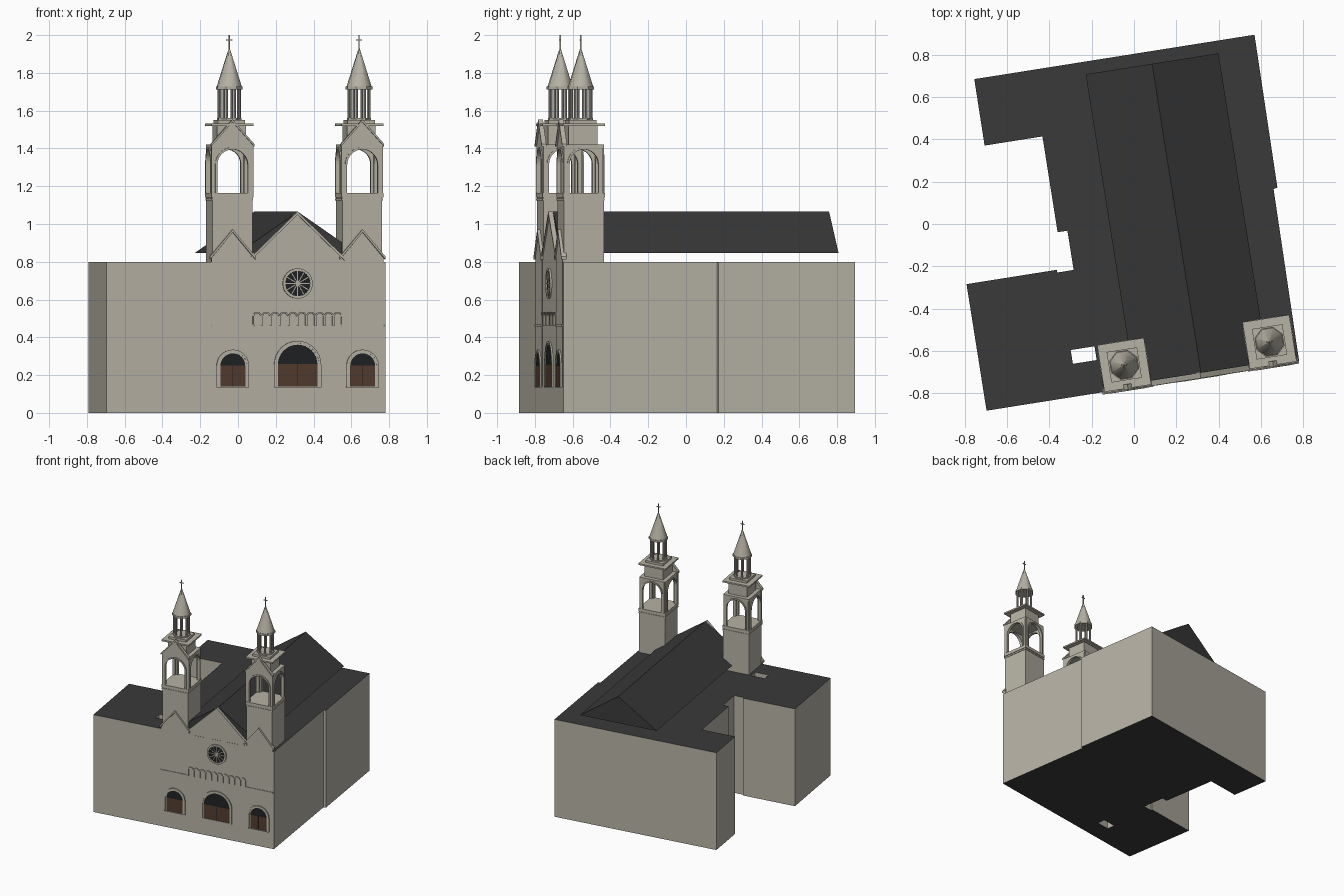
import bpy, bmesh
from math import sin, cos, pi, radians
from mathutils import Matrix, Vector

if "Cube" in bpy.data.objects:
    bpy.data.objects.remove(bpy.data.objects["Cube"])

TURN = Matrix.Rotation(radians(9), 4, 'Z')   # whole building is turned on its site
CU, FV = 0.198, -0.757                        # facade centre line and front plane


def material(name, rgb):
    m = bpy.data.materials.new(name)
    m.diffuse_color = (*rgb, 1)
    m.use_nodes = True
    m.node_tree.nodes["Principled BSDF"].inputs["Base Color"].default_value = m.diffuse_color
    return m


STONE = material("stone", (0.47, 0.445, 0.375))
ROOF = material("roof_dark", (0.042, 0.042, 0.042))
WOOD = material("door_wood", (0.085, 0.045, 0.028))
GLASS = material("dark_glass", (0.014, 0.015, 0.016))


def finish(name, bm, *mats):
    bmesh.ops.recalc_face_normals(bm, faces=bm.faces)
    me = bpy.data.meshes.new(name)
    bm.to_mesh(me)
    bm.free()
    ob = bpy.data.objects.new(name, me)
    ob.matrix_world = TURN
    for m in mats:
        me.materials.append(m)
    bpy.context.collection.objects.link(ob)
    return ob


def extrude(name, pts, vec, *mats):
    bm = bmesh.new()
    f = bm.faces.new([bm.verts.new(p) for p in pts])
    r = bmesh.ops.extrude_face_region(bm, geom=[f])
    bmesh.ops.translate(bm, vec=vec, verts=[v for v in r['geom'] if isinstance(v, bmesh.types.BMVert)])
    return finish(name, bm, *mats)


def plate(name, pts, c, side, o0, o1, mat=STONE):
    """Upright plate: outline (across, z), standing o0..o1 outward from c, on side 0-3."""
    t = side * pi / 2

    def at(a, o):
        return Vector((c[0] + a * cos(t) + o * sin(t), c[1] + a * sin(t) - o * cos(t), 0))
    p3 = [at(a, o0) + Vector((0, 0, z)) for a, z in pts]
    return extrude(name, p3, at(0, o1) - at(0, o0), mat)


def slab(name, c, hu, hv, z0, z1, mat=STONE):
    pts = [(c[0] + a * hu, c[1] + b * hv, z0) for a, b in ((-1, -1), (1, -1), (1, 1), (-1, 1))]
    return extrude(name, pts, Vector((0, 0, z1 - z0)), mat)


def cone(name, c, r0, r1, z0, z1, n, mat=STONE):
    bm = bmesh.new()
    bmesh.ops.create_cone(bm, cap_ends=True, segments=n, radius1=r0, radius2=r1, depth=z1 - z0,
                          matrix=Matrix.Translation((*c, (z0 + z1) / 2)) @ Matrix.Rotation(pi / n, 4, 'Z'))
    return finish(name, bm, mat)


def rect(hw, z0, z1):
    return [(-hw, z0), (-hw, z1), (hw, z1), (hw, z0)]


def arch(hw, bottom, spring, n=16, x=0):
    arc = [(x - hw * cos(pi * i / n), spring + hw * sin(pi * i / n)) for i in range(n + 1)]
    return [(x - hw, bottom)] + arc + [(x + hw, bottom)]


def arch_band(r1, r0, bottom, spring, n=16, x=0):
    return arch(r1, bottom, spring, n, x) + arch(r0, bottom, spring, n, x)[::-1]


def rake(w, z0, z1, t):
    return [(-w, z0), (0, z1), (w, z0), (w, z0 - t), (0, z1 - t), (-w, z0 - t)]


# main block: stepped footprint, stone walls, dark top, with a light shaft
foot = [(-.827, -.763), (.67, -.763), (.678, .06), (.697, .064), (.703, .795), (-.639, .795),
        (-.64, .477), (-.363, .477), (-.363, .018), (-.316, .018), (-.316, -.17), (-.394, -.17),
        (-.394, -.157), (-.827, -.157)]
body = extrude("main_block", [(u, v, 0) for u, v in foot], Vector((0, 0, .8)), STONE, ROOF)
for f in body.data.polygons:
    f.material_index = int(abs(f.normal.z) > .5)
cutter = slab("shaft_cutter", (-.332, -.575), .057, .033, -.1, .9)
cutter.hide_render = True
cutter.hide_viewport = True
mod = body.modifiers.new("light_shaft", 'BOOLEAN')
mod.operation, mod.solver, mod.object = 'DIFFERENCE', 'EXACT', cutter

# nave roof
roof = plate("nave_roof", [(-.318, .847), (0, 1.065), (.318, .847)], (.203, 0), 0, -.735, .745, ROOF)

# central facade wall with gable
mid = (CU, FV)
plate("facade_gable_wall", [(-.245, .78), (-.245, .815), (0, 1.05), (.245, .815), (.245, .78)], mid, 0, -.012, .005)
plate("facade_gable_rake", rake(.25, .825, 1.066, .017), mid, 0, -.015, .013)


def portal(name, c, o, r1, bottom, spring):
    r0 = r1 - .02
    plate(name + "_tympanum", arch(r0, bottom, spring), c, 0, o - .002, o + .003, GLASS)
    for s in (-1, 1):
        a, b = s * .002, s * r0
        plate(name + "_door_leaf", [(a, bottom), (a, spring + .003), (b, spring + .003), (b, bottom)],
              c, 0, o, o + .006, WOOD)
    plate(name + "_outer_arch", arch_band(r1, r1 - .011, bottom, spring), c, 0, o - .002, o + .009)
    plate(name + "_inner_arch", arch_band(r1 - .01, r0, bottom, spring), c, 0, o - .002, o + .006)
    plate(name + "_sill", rect(r1, bottom - .006, bottom), c, 0, o - .002, o + .009)


portal("main_portal", mid, .006, .126, .14, .255)

# corbel arcade
for i in range(10):
    plate("arcade_arch", arch_band(.025, .0175, .463, .51, 8, -.216 + i * .048), mid, 0, .004, .014)

# rose window
ring = [(.08 * cos(i * pi / 16), .685 + .08 * sin(i * pi / 16)) for i in range(33)]
hole = [(.067 * cos(i * pi / 16), .685 + .067 * sin(i * pi / 16)) for i in range(33)]
plate("rose_glass", hole[:-1], mid, 0, .004, .009, GLASS)
for h in (0, 16):
    plate("rose_ring", ring[h:h + 17] + hole[h:h + 17][::-1], mid, 0, .004, .016)
for i in range(12):
    t = i * pi / 6
    d, n = Vector((cos(t), sin(t))), Vector((-sin(t), cos(t))) * .0025
    o = Vector((0, .685))
    plate("rose_spoke", [o + d * .01 + n, o + d * .07 + n, o + d * .07 - n, o + d * .01 - n], mid, 0, .008, .013)
plate("rose_hub", [(.014 * cos(i * pi / 6), .685 + .014 * sin(i * pi / 6)) for i in range(12)], mid, 0, .008, .014)


def tower(s):
    c = (CU + s * .348, -.651)
    front = (c[0], FV)
    # facade bay below the tower
    plate("bay_wall", [(-.113, .14), (-.113, .82), (0, .955), (.113, .82), (.113, .14)], front, 0, -.01, .009)
    plate("bay_gable_rake", rake(.122, .828, .972, .016), front, 0, -.012, .017)
    plate("bay_string_course", rect(.116, .458, .468), front, 0, 0, .014)
    portal("side_portal", front, .009, .087, .14, .248)
    # shaft and mouldings
    slab("tower_shaft", c, .107, .107, .79, 1.14)
    slab("tower_moulding", c, .111, .111, 1.125, 1.135)
    slab("belfry_floor", c, .112, .112, 1.14, 1.165)
    # belfry: four arched walls, the front one gabled
    for k in range(4):
        w, h = (.112, .082) if k == 0 else (.1, .077)
        sp = 1.395 - h
        top = [(-w, 1.165), (-w, 1.42)] + ([(0, 1.54)] if k == 0 else []) + [(w, 1.42), (w, 1.165)]
        plate("belfry_wall", top + arch(h, 1.165, sp)[::-1], c, k, .092, .108)
        plate("belfry_arch_trim", arch_band(h + .011, h, 1.165, sp), c, k, .1, .115)
    plate("belfry_gable_rake", rake(.116, 1.424, 1.553, .014), c, 0, .092, .118)
    slab("belfry_ceiling", c, .106, .106, 1.403, 1.42)
    # upper block and cornice
    slab("upper_block", c, .077, .077, 1.42, 1.52)
    slab("cornice", c, .112, .112, 1.52, 1.532)
    slab("lantern_base", c, .073, .073, 1.532, 1.55)
    # lantern and spire
    cone("lantern_plinth", c, .066, .066, 1.55, 1.56, 8)
    for i in range(8):
        t = (i + .5) * pi / 4
        cone("lantern_column", (c[0] + .056 * cos(t), c[1] + .056 * sin(t)), .007, .007, 1.555, 1.72, 8)
    cone("lantern_ring", c, .073, .073, 1.712, 1.728, 8)
    sp = cone("spire", c, .068, .003, 1.728, 1.93, 8)
    for f in sp.data.polygons:
        f.use_smooth = abs(f.normal.z) < .9
    # cross
    slab("cross_post", c, .003, .003, 1.92, 2.0)
    slab("cross_arm", c, .016, .003, 1.972, 1.978)


for s in (-1, 1):
    tower(s)
